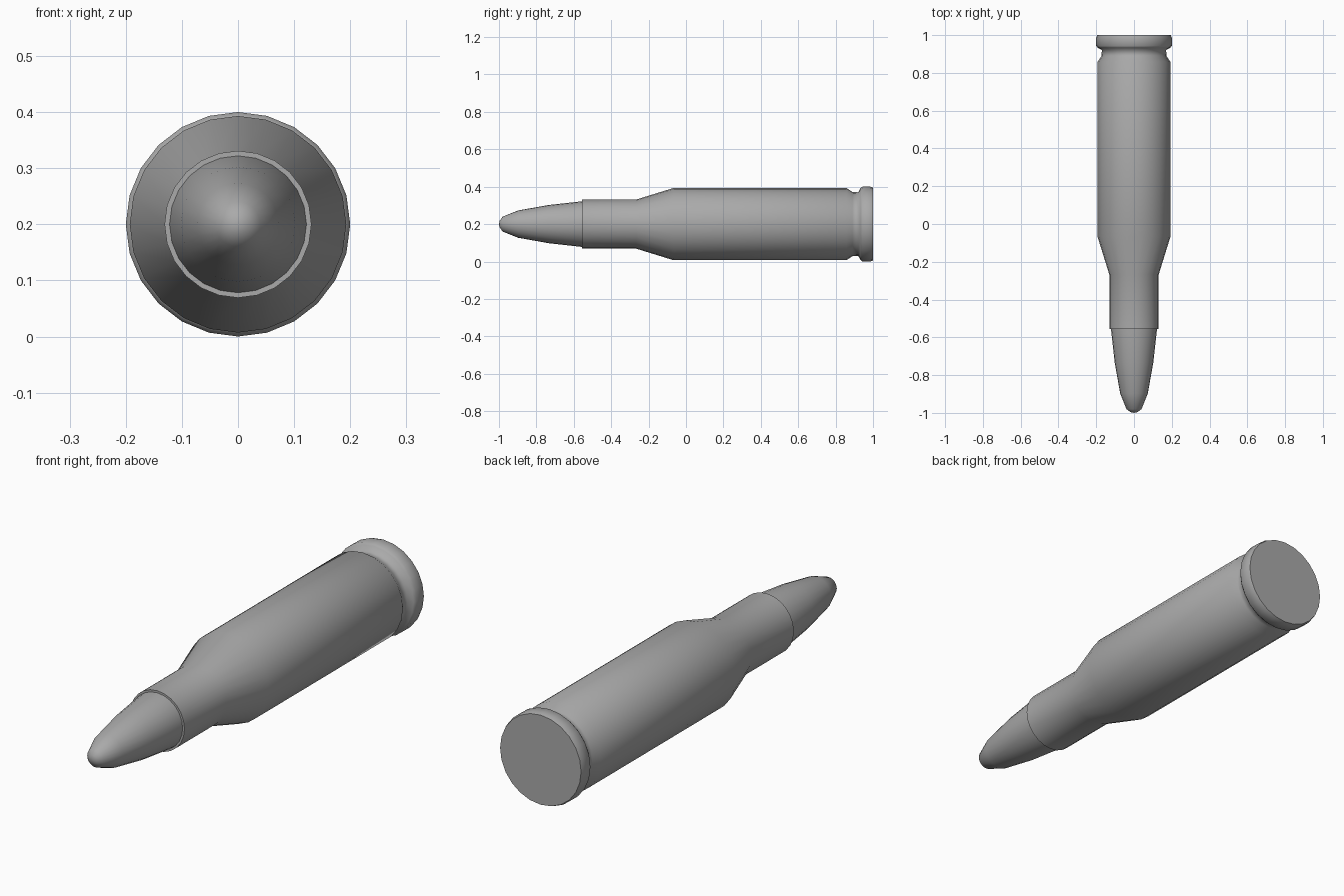
import bpy, bmesh, math

if "Cube" in bpy.data.objects:
    bpy.data.objects.remove(bpy.data.objects["Cube"])

SIDES = 24
AXIS_Z = 0.2

# dark grey metal
metal = bpy.data.materials.new("dark_metal")
metal.diffuse_color = (0.4, 0.4, 0.4, 1)
metal.use_nodes = True
metal.node_tree.nodes["Principled BSDF"].inputs["Base Color"].default_value = metal.diffuse_color


def lathe(name, profile, smooth_angle):
    """Revolve (y, radius) points around the lengthwise axis; radius 0 makes a pole."""
    bm = bmesh.new()
    rings = []
    for y, r in profile:
        if r == 0:
            rings.append([bm.verts.new((0, y, AXIS_Z))] * SIDES)
        else:
            rings.append([bm.verts.new((r * math.sin(math.tau * i / SIDES), y,
                                        AXIS_Z + r * math.cos(math.tau * i / SIDES)))
                          for i in range(SIDES)])
    for a, b in zip(rings, rings[1:]):
        for i in range(SIDES):
            j = (i + 1) % SIDES
            bm.faces.new(dict.fromkeys((a[i], a[j], b[j], b[i])))
    # flat cap on any open end
    for ring in (rings[0], rings[-1]):
        if ring[0] is not ring[1]:
            bm.faces.new(ring)
    bmesh.ops.recalc_face_normals(bm, faces=bm.faces)
    mesh = bpy.data.meshes.new(name)
    bm.to_mesh(mesh)
    bm.free()
    mesh.materials.append(metal)
    obj = bpy.data.objects.new(name, mesh)
    bpy.context.collection.objects.link(obj)
    bpy.ops.object.select_all(action='DESELECT')
    obj.select_set(True)
    bpy.context.view_layer.objects.active = obj
    bpy.ops.object.shade_smooth_by_angle(angle=math.radians(smooth_angle))
    return obj


# pointed tip, seated slightly inside the neck
lathe("tip", [(-1.0, 0), (-0.996, 0.018), (-0.98, 0.04), (-0.897, 0.073),
              (-0.735, 0.102), (-0.555, 0.122), (-0.54, 0.122)], 65)

# casing: neck, shoulder, body, groove and rim
lathe("casing", [(-0.555, 0.131), (-0.267, 0.131), (-0.067, 0.193),
                 (0.858, 0.193), (0.89, 0.172), (0.921, 0.17),
                 (0.933, 0.192), (0.943, 0.2), (0.986, 0.2), (1.0, 0.195)], 65)
